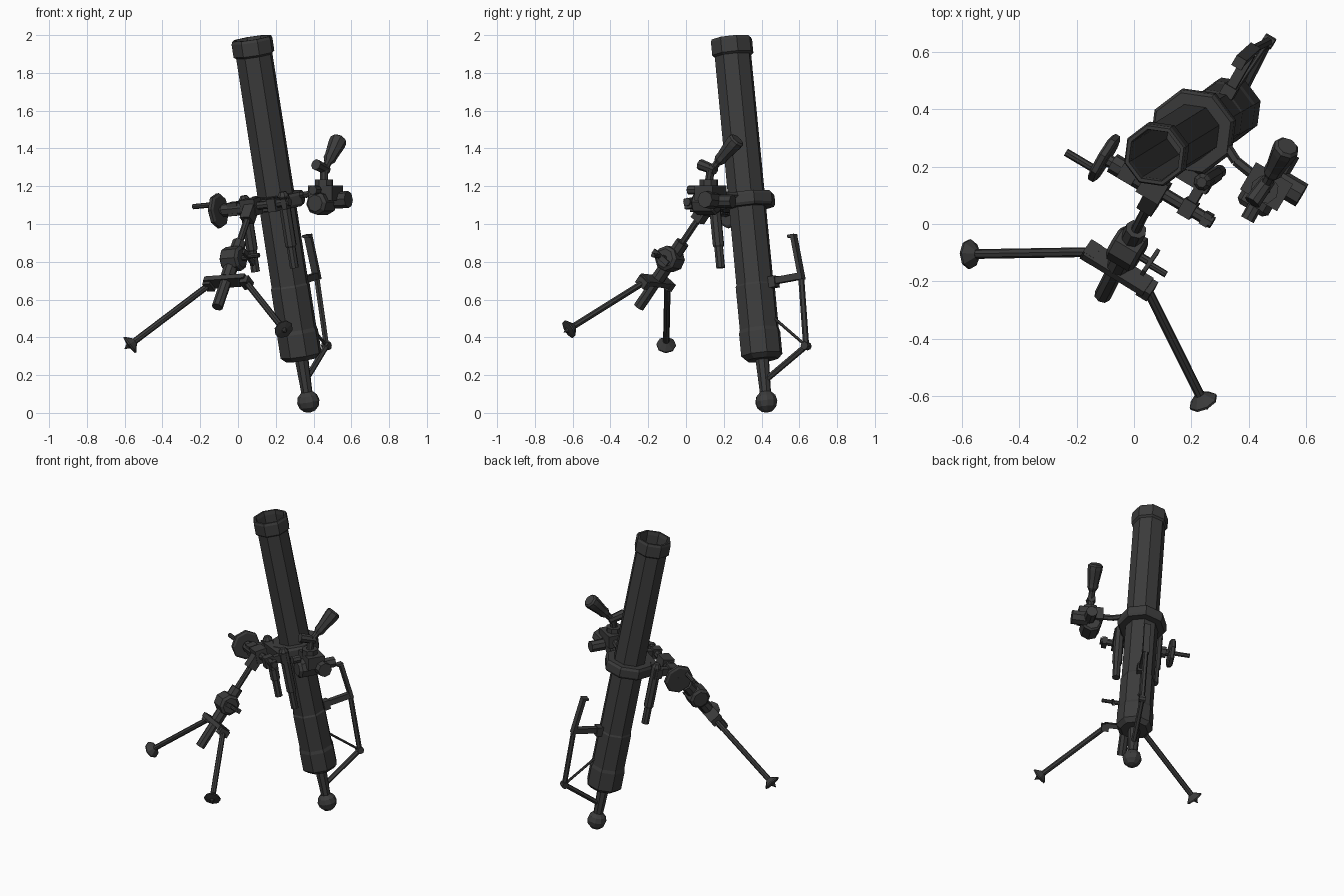
import bpy, bmesh
from math import cos, sin, pi
from mathutils import Vector as V, Matrix

# Tube frame: U = side, B = back, T = along the barrel, origin at the base ball
BASE = V((0.372, 0.425, 0.06))
T = (V((0.072, 0.24, 1.98)) - BASE).normalized()
U = V((0.86, -0.51, 0.08))
U = (U - T * U.dot(T)).normalized()
B = T.cross(U)

metal = bpy.data.materials.new("dark_metal")
metal.diffuse_color = (0.045, 0.045, 0.045, 1)


def L(u, b, t):
    return BASE + U * u + B * b + T * t


def frame(z, x=U):
    z = z.normalized()
    x = (x - z * x.dot(z))
    x = x.normalized() if x.length > 0.1 else z.orthogonal().normalized()
    return Matrix((x, z.cross(x), z)).transposed()


def finish(name, bm):
    bmesh.ops.remove_doubles(bm, verts=bm.verts, dist=1e-5)
    bmesh.ops.recalc_face_normals(bm, faces=bm.faces)
    me = bpy.data.meshes.new(name)
    bm.to_mesh(me)
    bm.free()
    me.materials.append(metal)
    ob = bpy.data.objects.new(name, me)
    bpy.context.collection.objects.link(ob)


def lathe(name, origin, axis, profile, n=8):
    """Profile of (radius, height) points spun around an axis; ends are capped."""
    m, bm = frame(axis), bmesh.new()
    rings = []
    prof = [(0, profile[0][1])] + profile + [(0, profile[-1][1])]
    for r, h in prof:
        rings.append([bm.verts.new(origin + m @ V((r * cos(2 * pi * i / n), r * sin(2 * pi * i / n), h)))
                      for i in range(n)])
    for a, b in zip(rings, rings[1:]):
        for i in range(n):
            j = (i + 1) % n
            bm.faces.new((a[i], a[j], b[j], b[i]))
    finish(name, bm)


def rod(name, p, q, r, r2=None, n=8):
    lathe(name, p, q - p, [(r, 0), (r if r2 is None else r2, (q - p).length)], n)


def box(name, c, size, z=T, x=U):
    bm = bmesh.new()
    m = Matrix.Translation(c) @ frame(z, x).to_4x4() @ Matrix.Diagonal((*size, 1))
    bmesh.ops.create_cube(bm, size=1, matrix=m)
    finish(name, bm)


# Base ball and neck
lathe("base_ball", BASE, T, [(0.06 * sin(pi * k / 6), -0.06 * cos(pi * k / 6)) for k in range(7)], 10)
rod("base_neck", L(0, 0, 0.03), L(0, 0, 0.26), 0.03, 0.038)

# Hollow barrel with breech cap, step and muzzle band
lathe("barrel", BASE, T, [(0.085, 0.225), (0.113, 0.25), (0.113, 0.37), (0.107, 0.39), (0.107, 0.62),
                          (0.102, 0.63), (0.1, 1.86), (0.113, 1.87), (0.113, 1.94), (0.107, 1.955),
                          (0.094, 1.955), (0.09, 1.93), (0.09, 0.5)])

# Clamp collar with a raised rim
lathe("collar", BASE, T, [(0.1, 1.04), (0.143, 1.04), (0.153, 1.055), (0.153, 1.1), (0.143, 1.115), (0.1, 1.115)])
box("collar_front", L(0, -0.14, 1.08), (0.3, 0.05, 0.065))

# Carrying handle behind the barrel
path = [L(0, 0.02, 0.12), L(0, 0.275, 0.255), L(0, 0.285, 0.62)]
for i in range(2):
    rod(f"handle_bar_{i}", path[i], path[i + 1], 0.016, n=6)
lathe("handle_corner", path[1] - U * 0.02, U, [(0.022, 0), (0.022, 0.04)])
box("handle_grip", L(0, 0.276, 0.73), (0.04, 0.022, 0.24), z=L(0, 0.264, 0.85) - L(0, 0.288, 0.62))
box("handle_lip", L(0, 0.255, 0.85), (0.04, 0.04, 0.015))
rod("handle_brace", L(0, 0.1, 0.43), path[1], 0.008, n=6)
box("handle_bracket", L(0, 0.19, 0.63), (0.035, 0.21, 0.035))
box("handle_bracket_pad", L(0, 0.115, 0.625), (0.05, 0.04, 0.06))

# Pair of recoil cylinders hanging from the collar
for side, s in (("left", -1), ("right", 1)):
    c = L(s * 0.12, -0.13, 0)
    lathe(f"recoil_cylinder_{side}", c, T, [(0.024, 0.73), (0.024, 0.84), (0.031, 0.85), (0.031, 1.12), (0.018, 1.14)])
    box(f"recoil_link_{side}", L(s * 0.12, -0.185, 1.085), (0.035, 0.12, 0.05))

# Traverse screw with blocks, handwheel and crank handle
rod("traverse_screw", L(-0.24, -0.24, 1.085), L(0.22, -0.24, 1.095), 0.022)
for i, (u, w, h) in enumerate(((-0.12, 0.06, 0.07), (-0.02, 0.09, 0.09), (0.12, 0.05, 0.07), (0.195, 0.03, 0.055))):
    box(f"traverse_block_{i}", L(u, -0.24, 1.088), (w, h * 0.85, h))
rod("traverse_sleeve", L(-0.19, -0.24, 1.085), L(-0.06, -0.24, 1.085), 0.036)
lathe("traverse_wheel", L(-0.24, -0.24, 1.085), U, [(0.08, 0), (0.093, 0.008), (0.093, 0.026), (0.08, 0.034)])
rod("traverse_crank", L(-0.345, -0.285, 1.125), L(-0.22, -0.285, 1.125), 0.014)

# Elevating strut: thin screw, gear housing, lower sleeve
top, low = V((0.065, 0.095, 1.07)), V((-0.11, -0.25, 0.56))
S = (low - top).normalized()
rod("elevating_screw", top, top + S * 0.3, 0.018)
rod("elevating_sleeve", top + S * 0.21, top + S * 0.45, 0.038)
rod("elevating_tube", top + S * 0.4, low, 0.03)
box("elevating_yoke", top + S * 0.02, (0.06, 0.06, 0.09), z=S)
gear = V((-0.025, -0.085, 0.815))
lathe("gear_housing", gear - U * 0.055, U, [(0.05, 0), (0.067, 0.012), (0.067, 0.1), (0.05, 0.112)])
rod("gear_shaft", gear, gear + U * 0.1, 0.014)
F = S.cross(U).normalized()
box("gear_crank_arm", gear + U * 0.095, (0.014, 0.115, 0.028), z=S)
rod("gear_crank_handle", gear + U * 0.09 + F * 0.01, gear + U * 0.165 + F * 0.01, 0.012)

# Bipod plate and legs with pointed feet
plate = V((-0.058, -0.155, 0.697))
box("bipod_plate", plate, (0.25, 0.075, 0.028), z=S)
for side, a, b in (("left", V((-0.15, -0.098, 0.68)), V((-0.57, -0.105, 0.362))),
                   ("right", V((0.045, -0.225, 0.69)), V((0.24, -0.617, 0.445)))):
    d = (b - a).normalized()
    rod(f"leg_{side}", a, b, 0.017)
    box(f"leg_hinge_{side}", a, (0.045, 0.065, 0.045), z=S)
    lathe(f"foot_{side}", b, d, [(0.018, -0.03), (0.052, 0.0), (0.052, 0.008), (0.015, 0.014), (0.0, 0.04)])

# Sight arm and body
rod("sight_arm", V((0.31, 0.29, 1.15)), V((0.355, 0.22, 1.155)), 0.018, n=6)
rod("sight_arm_end", V((0.355, 0.22, 1.155)), V((0.43, 0.16, 1.165)), 0.018, n=6)
up = V((0, 0, 1))
box("sight_body", V((0.462, 0.13, 1.165)), (0.15, 0.11, 0.08), z=up)
lathe("sight_drum", V((0.475, 0.165, 1.11)), V((-0.5, -0.86, 0)), [(0.05, 0), (0.062, 0.01), (0.062, 0.12), (0.045, 0.135)])
rod("sight_side_knob", V((0.5, 0.15, 1.125)), V((0.585, 0.1, 1.13)), 0.045)
rod("sight_rear_knob", V((0.5, 0.17, 1.12)), V((0.545, 0.248, 1.12)), 0.036)
rod("sight_front_knob", V((0.42, 0.06, 1.18)), V((0.395, 0.015, 1.18)), 0.025)
rod("sight_turret", V((0.455, 0.12, 1.19)), V((0.455, 0.12, 1.235)), 0.05)

# Elbow scope
rod("scope_neck", V((0.455, 0.12, 1.22)), V((0.455, 0.135, 1.31)), 0.022)
rod("scope_front_lens", V((0.47, 0.155, 1.285)), V((0.412, 0.075, 1.315)), 0.025, 0.03)
eye = V((0.455, 0.13, 1.28))
lathe("scope_eyepiece", eye, V((0.535, 0.272, 1.45)) - eye,
      [(0.02, 0), (0.02, 0.06), (0.034, 0.085), (0.034, 0.11), (0.046, 0.2), (0.046, 0.225), (0.036, 0.235)])
